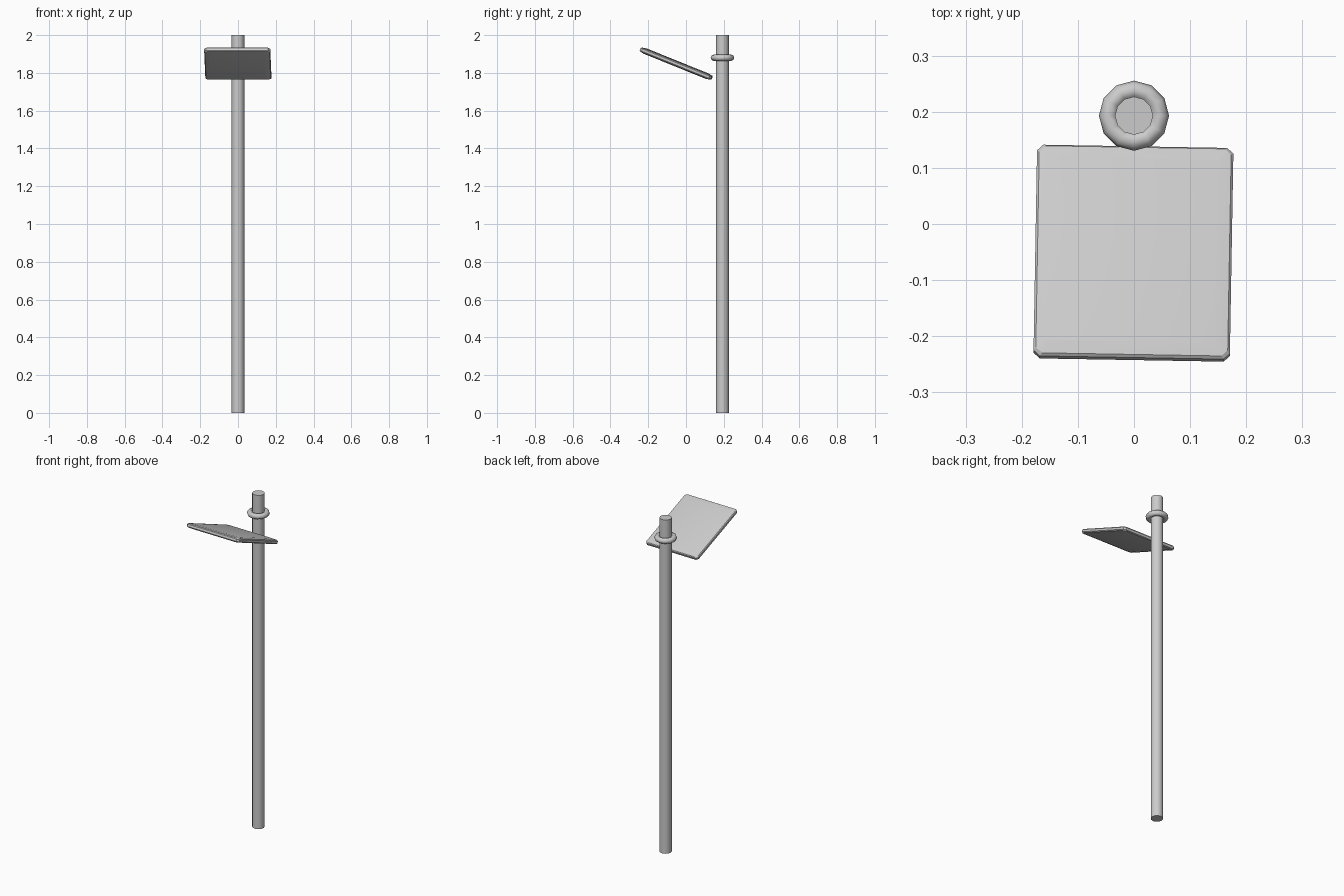
import bpy, bmesh, math
from mathutils import Matrix

if "Cube" in bpy.data.objects:
    bpy.data.objects.remove(bpy.data.objects["Cube"], do_unlink=True)

# Single grey metal
metal = bpy.data.materials.new("grey_metal")
metal.use_nodes = True
GREY = (0.6, 0.6, 0.6, 1)
metal.diffuse_color = GREY
metal.node_tree.nodes["Principled BSDF"].inputs["Base Color"].default_value = GREY

POLE_Y = 0.193


def finish(obj, name, angle):
    obj.name = name
    obj.data.materials.append(metal)
    bpy.ops.object.select_all(action="DESELECT")
    obj.select_set(True)
    bpy.context.view_layer.objects.active = obj
    bpy.ops.object.shade_smooth_by_angle(angle=math.radians(angle))


# Round pole
bpy.ops.mesh.primitive_cylinder_add(vertices=12, radius=0.034, depth=2,
                                    location=(0, POLE_Y, 1))
finish(bpy.context.object, "pole", 40)

# Ring collar near the top
bpy.ops.mesh.primitive_torus_add(major_segments=12, minor_segments=8,
                                 major_radius=0.046, minor_radius=0.0165,
                                 location=(0, POLE_Y, 1.88))
finish(bpy.context.object, "collar", 60)

# Tilted panel: chamfered outline lofted through layers of (inset, height)
HALF_X, HALF_Y, CUT = 0.175, 0.203, 0.011
layers = [(0.026, -0.015), (0.004, -0.011), (0, -0.006),
          (0, 0.006), (0.004, 0.011), (0.026, 0.015)]
bm = bmesh.new()
rings = []
for inset, z in layers:
    w, d = HALF_X - inset, HALF_Y - inset
    c = CUT if inset < 0.02 else 0.003
    outline = [(w, c - d), (w, d - c), (w - c, d), (c - w, d),
               (-w, d - c), (-w, c - d), (c - w, -d), (w - c, -d)]
    rings.append([bm.verts.new((x, y, z)) for x, y in outline])
for low, high in zip(rings, rings[1:]):
    for i in range(len(low)):
        j = (i + 1) % len(low)
        bm.faces.new((low[i], low[j], high[j], high[i]))
bm.faces.new(rings[0][::-1])
bm.faces.new(rings[-1])
mesh = bpy.data.meshes.new("panel")
bm.to_mesh(mesh)
bm.free()
panel = bpy.data.objects.new("panel", mesh)
bpy.context.collection.objects.link(panel)
panel.matrix_world = (Matrix.Translation((-0.001, -0.052, 1.849))
                      @ Matrix.Rotation(math.radians(-1), 4, "Z")
                      @ Matrix.Rotation(math.radians(-22), 4, "X"))
finish(panel, "panel", 30)
